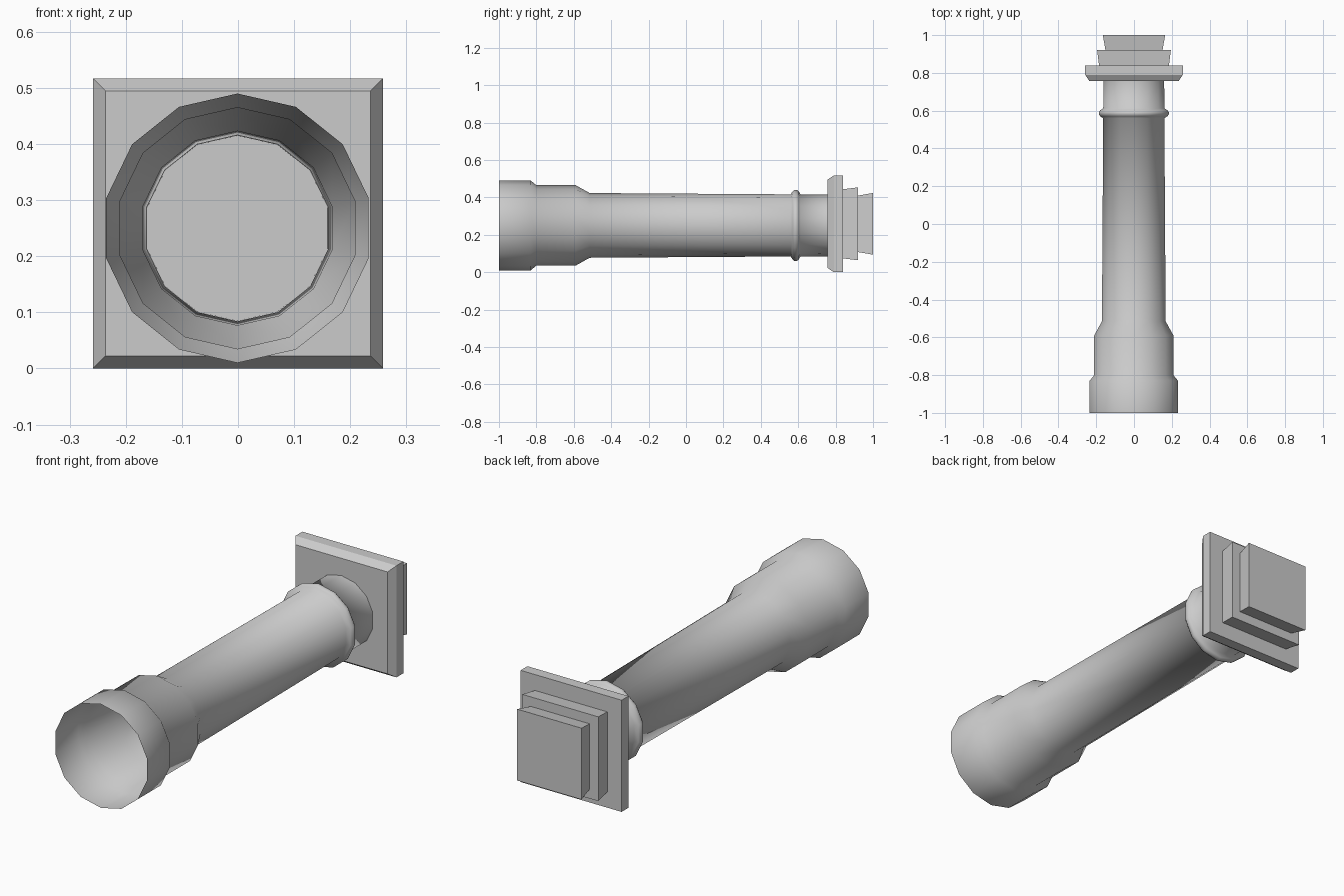
import bpy, bmesh
from math import sin, cos, pi

if "Cube" in bpy.data.objects:
    bpy.data.objects.remove(bpy.data.objects["Cube"])


def loft(name, profile, sides, turn, cx, cz, scale=1.0, caps=False, smooth=False):
    """Sweep a (y, radius) profile round an axis parallel to y."""
    bm = bmesh.new()
    rings = []
    for y, r in profile:
        ring = []
        for i in range(sides):
            a = turn + 2 * pi * i / sides
            ring.append(bm.verts.new((cx + r * scale * sin(a), y, cz + r * scale * cos(a))))
        rings.append(ring)
    for a, b in zip(rings, rings[1:]):
        for i in range(sides):
            j = (i + 1) % sides
            bm.faces.new((a[i], b[i], b[j], a[j]))
    if caps:
        bm.faces.new(rings[0])
        bm.faces.new(rings[-1][::-1])
        bmesh.ops.recalc_face_normals(bm, faces=bm.faces)
    else:
        bm.normal_update()
        f = bm.faces[:][0]
        c = f.calc_center_median()
        if f.normal.x * (c.x - cx) + f.normal.z * (c.z - cz) < 0:
            bmesh.ops.reverse_faces(bm, faces=bm.faces[:])
    for f in bm.faces:
        f.smooth = smooth
    mesh = bpy.data.meshes.new(name)
    bm.to_mesh(mesh)
    bm.free()
    obj = bpy.data.objects.new(name, mesh)
    bpy.context.collection.objects.link(obj)
    return obj


# Hollow 14-sided shaft: wide stepped end, gentle taper, raised collar
shaft = [(-1.0, 0.24), (-0.83, 0.24), (-0.80, 0.215), (-0.59, 0.215),
         (-0.515, 0.173), (0.56, 0.166), (0.57, 0.182), (0.58, 0.19),
         (0.593, 0.19), (0.603, 0.182), (0.612, 0.166), (0.76, 0.165)]
loft("column_shaft", shaft, 14, 0, -0.001, 0.25, smooth=True)

# Square stepped end block (half-widths), bevelled slab and two flared tiers
block = [(0.757, 0.236), (0.79, 0.2585), (0.84, 0.2585), (0.84, 0.185),
         (0.92, 0.195), (0.92, 0.151), (1.0, 0.165)]
loft("square_end_block", block, 4, pi / 4, 0, 0.2585, scale=2 ** 0.5, caps=True)
